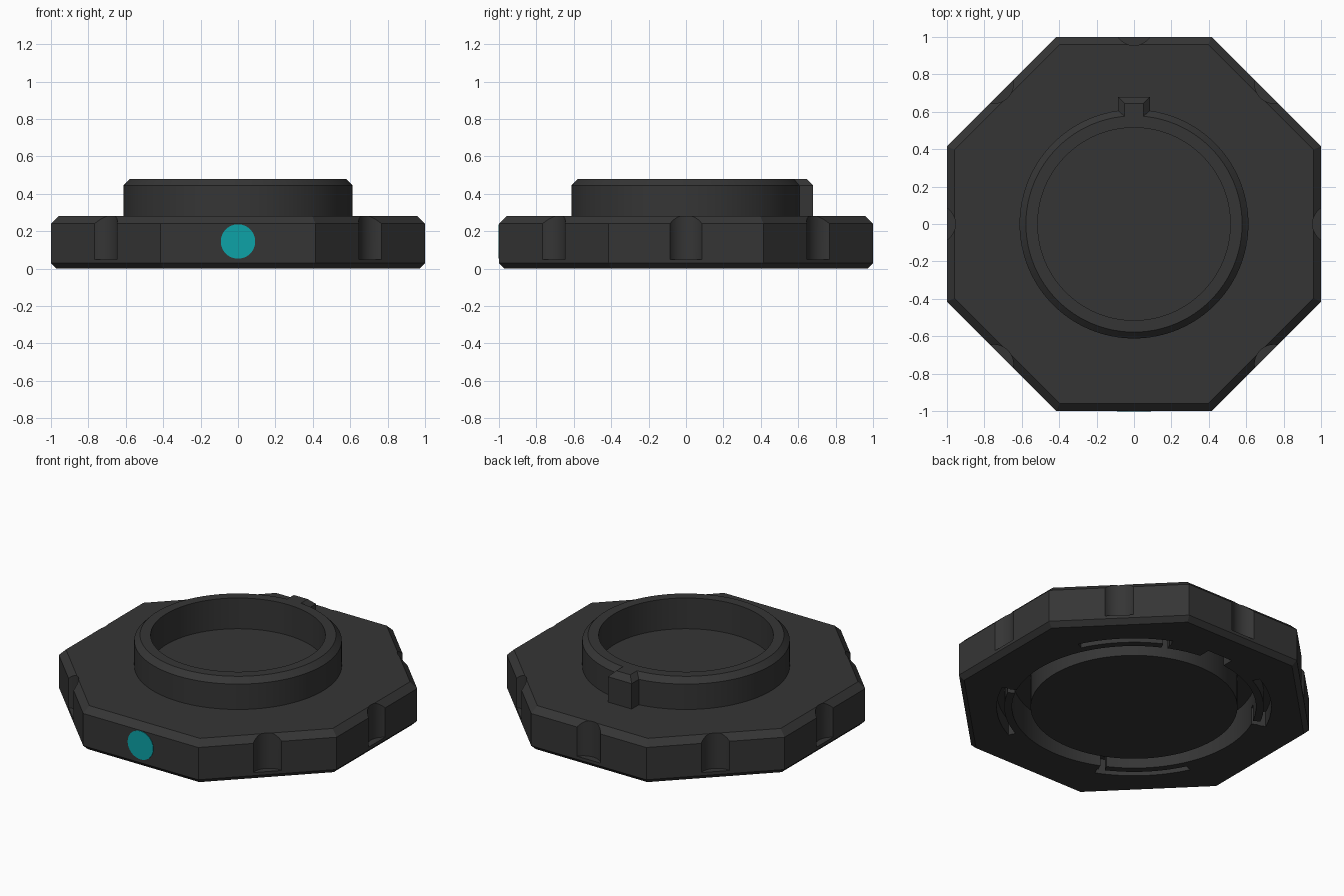
import bpy, bmesh, math
from mathutils import Matrix

if "Cube" in bpy.data.objects:
    bpy.data.objects.remove(bpy.data.objects["Cube"])


def material(name, rgb):
    m = bpy.data.materials.new(name)
    m.diffuse_color = (*rgb, 1)
    m.use_nodes = True
    m.node_tree.nodes["Principled BSDF"].inputs["Base Color"].default_value = m.diffuse_color
    return m


DARK = material("charcoal", (0.036, 0.036, 0.036))
TEAL = material("teal", (0.004, 0.36, 0.39))


def make(name, bm, mat=DARK):
    bmesh.ops.recalc_face_normals(bm, faces=bm.faces)
    me = bpy.data.meshes.new(name)
    bm.to_mesh(me)
    bm.free()
    me.materials.append(mat)
    ob = bpy.data.objects.new(name, me)
    bpy.context.collection.objects.link(ob)
    return ob


def stack(name, rings):
    """Closed solid from rings of points with equal counts."""
    bm = bmesh.new()
    loops = [[bm.verts.new(p) for p in ring] for ring in rings]
    n = len(loops[0])
    for a, b in zip(loops, loops[1:]):
        for i in range(n):
            bm.faces.new((a[i], a[(i + 1) % n], b[(i + 1) % n], b[i]))
    bm.faces.new(loops[0][::-1])
    bm.faces.new(loops[-1])
    return make(name, bm)


def tube(name, profile, n=96):
    """Revolve a closed (radius, z) profile around z."""
    bm = bmesh.new()
    loops = [[bm.verts.new((r * math.cos(t), r * math.sin(t), z)) for r, z in profile]
             for t in (2 * math.pi * i / n for i in range(n))]
    k = len(profile)
    for i in range(n):
        a, b = loops[i], loops[(i + 1) % n]
        for j in range(k):
            bm.faces.new((a[j], a[(j + 1) % k], b[(j + 1) % k], b[j]))
    return make(name, bm)


def arc_block(name, r0, r1, z0, z1, a0, a1, n=12):
    """Curved block between two radii and two angles in degrees."""
    angles = [math.radians(a0 + (a1 - a0) * i / n) for i in range(n + 1)]
    flat = [(r1 * math.cos(t), r1 * math.sin(t)) for t in angles]
    flat += [(r0 * math.cos(t), r0 * math.sin(t)) for t in reversed(angles)]
    return stack(name, [[(x, y, z) for x, y in flat] for z in (z0, z1)])


def cylinder(name, r, depth, matrix, mat=DARK, n=48):
    bm = bmesh.new()
    bmesh.ops.create_cone(bm, cap_ends=True, segments=n, radius1=r, radius2=r,
                          depth=depth, matrix=matrix)
    return make(name, bm, mat)


def octagon(apothem, z):
    r = apothem / math.cos(math.pi / 8)
    return [(r * math.cos(math.pi / 8 + i * math.pi / 4),
             r * math.sin(math.pi / 8 + i * math.pi / 4), z) for i in range(8)]


def block(x, y0, y1, z):
    return [(-x, y0, z), (x, y0, z), (x, y1, z), (-x, y1, z)]


# Chamfered octagonal base
base = stack("octagonal_base", [octagon(0.97, 0), octagon(1, 0.03),
                                octagon(1, 0.24), octagon(0.96, 0.28)])

# Annular socket in the underside, with its key notch
cutters = [tube("socket_cutter", [(0.61, -0.05), (0.72, -0.05), (0.72, 0.2), (0.61, 0.2)]),
           stack("notch_cutter", [block(0.09, 0.66, 0.79, -0.06),
                                  block(0.09, 0.66, 0.79, 0.19)])]

# Four locking slots, each with a short entry into the socket
for i in range(4):
    a = 90 * i
    cutters.append(arc_block("slot_cutter", 0.765, 0.81, -0.07, 0.1, 26 + a, 66.5 + a))
    cutters.append(arc_block("entry_cutter", 0.70, 0.78, -0.08, 0.11, 63 + a, 66 + a, 3))

# Scallops on every side except the front
for i in range(8):
    if i != 6:
        t = i * math.pi / 4
        cutters.append(cylinder("scallop_cutter", 0.103, 0.4, Matrix.Translation(
            (1.058 * math.cos(t), 1.058 * math.sin(t), 0.25))))

for c in cutters:
    c.hide_render = True
    mod = base.modifiers.new("cut", 'BOOLEAN')
    mod.operation = 'DIFFERENCE'
    mod.solver = 'EXACT'
    mod.object = c
bpy.context.view_layer.update()
cut_mesh = bpy.data.meshes.new_from_object(
    base.evaluated_get(bpy.context.evaluated_depsgraph_get()))
base.modifiers.clear()
base.data = cut_mesh
for c in cutters:
    bpy.data.objects.remove(c)

# Raised collar with a chamfered outer rim
collar = tube("collar", [(0.515, 0.27), (0.612, 0.27), (0.612, 0.445),
                         (0.578, 0.48), (0.515, 0.48)])

# Alignment key on the back of the collar
stack("alignment_key", [block(0.085, 0.57, 0.68, 0.27), block(0.085, 0.57, 0.68, 0.445),
                        block(0.05, 0.57, 0.645, 0.48)])

# Coloured alignment dot on the front side
cylinder("alignment_dot", 0.092, 0.008,
         Matrix.Translation((0, -0.999, 0.145)) @ Matrix.Rotation(math.pi / 2, 4, 'X'), TEAL)

# Smooth curved walls, keep edges crisp
for ob in (base, collar):
    bpy.ops.object.select_all(action='DESELECT')
    ob.select_set(True)
    bpy.context.view_layer.objects.active = ob
    bpy.ops.object.shade_smooth_by_angle(angle=math.radians(25))
